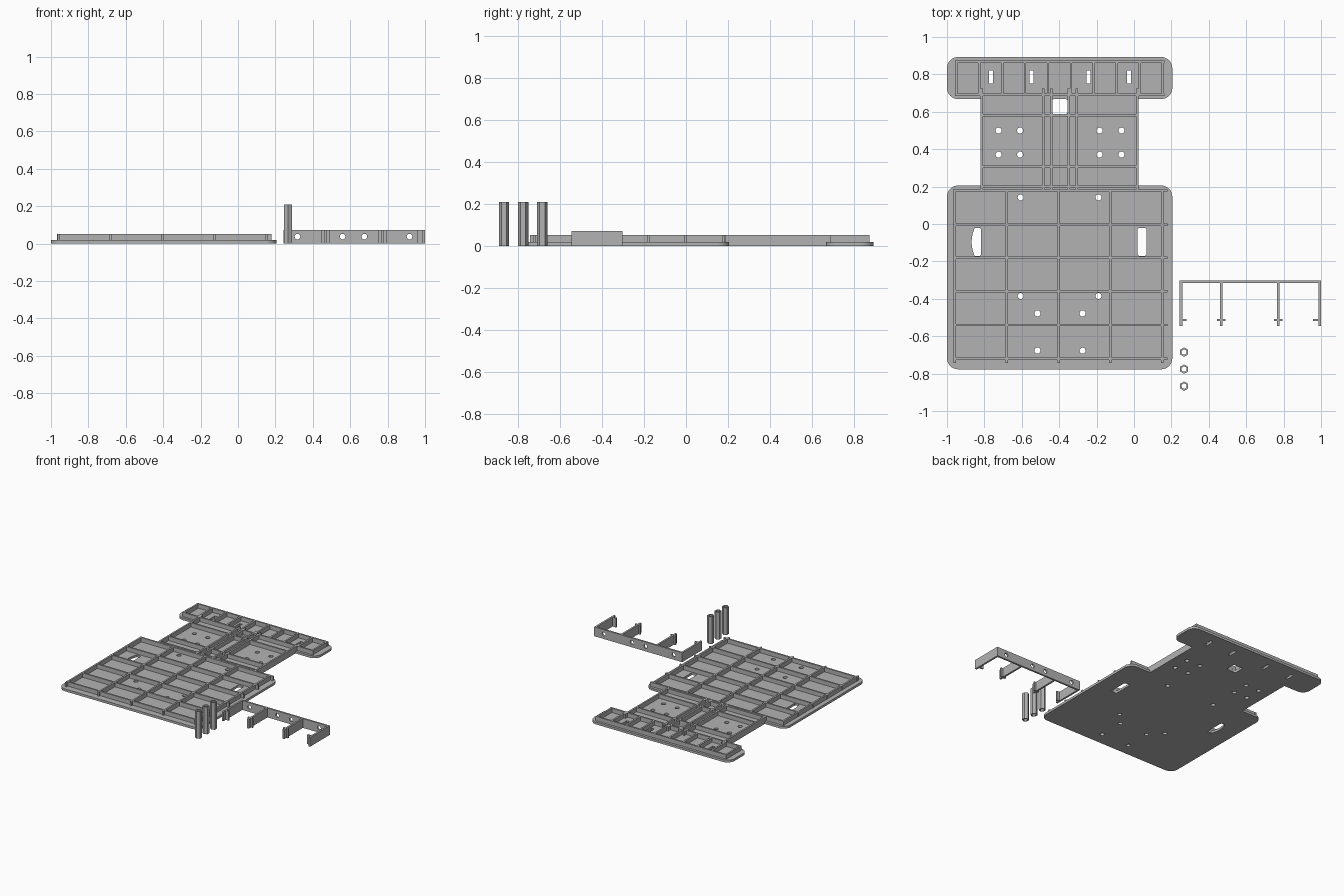
import bpy, math
from mathutils import Vector, Matrix

if "Cube" in bpy.data.objects:
    bpy.data.objects.remove(bpy.data.objects["Cube"])

grey = bpy.data.materials.new("plain grey")
grey.diffuse_color = (0.45, 0.45, 0.45, 1)
grey.use_nodes = True
grey.node_tree.nodes["Principled BSDF"].inputs["Base Color"].default_value = grey.diffuse_color


def circle(x, y, r, n=24, start=0.0):
    return [(x + r * math.cos(start + 2 * math.pi * i / n),
             y + r * math.sin(start + 2 * math.pi * i / n)) for i in range(n)]


def rounded(corners, n=8):
    """Right-angled outline; each corner is (x, y, radius)."""
    out = []
    for i, (x, y, r) in enumerate(corners):
        p = Vector((x, y))
        if r == 0:
            out.append(p)
            continue
        d1 = (Vector(corners[i - 1][:2]) - p).normalized()
        d2 = (Vector(corners[(i + 1) % len(corners)][:2]) - p).normalized()
        c = p + r * (d1 + d2)
        for k in range(n + 1):
            t = math.pi / 2 * k / n
            out.append(c - r * (d2 * math.cos(t) + d1 * math.sin(t)))
    return out


def rect(x0, y0, x1, y1, r=0.0):
    return rounded([(x0, y0, r), (x1, y0, r), (x1, y1, r), (x0, y1, r)], 4)


def sheet(name, loops, thick, matrix):
    """Flat sheet from an outline plus hole loops, centred on its own plane."""
    cu = bpy.data.curves.new(name, 'CURVE')
    cu.dimensions = '2D'
    cu.fill_mode = 'BOTH'
    cu.extrude = thick / 2
    for loop in loops:
        sp = cu.splines.new('POLY')
        sp.points.add(len(loop) - 1)
        for pt, co in zip(sp.points, loop):
            pt.co = (co[0], co[1], 0, 1)
        sp.use_cyclic_u = True
    cu.materials.append(grey)
    ob = bpy.data.objects.new(name, cu)
    bpy.context.collection.objects.link(ob)
    ob.matrix_world = matrix
    bpy.ops.object.select_all(action='DESELECT')
    ob.select_set(True)
    bpy.context.view_layer.objects.active = ob
    bpy.ops.object.convert(target='MESH')
    bpy.ops.object.shade_smooth_by_angle(angle=math.radians(30))
    return bpy.context.object


def boxes(name, items):
    """One mesh of axis-aligned boxes, each (x0, x1, y0, y1, z0, z1)."""
    verts, faces = [], []
    for x0, x1, y0, y1, z0, z1 in items:
        b = len(verts)
        verts += [(x, y, z) for z in (z0, z1)
                  for x, y in ((x0, y0), (x1, y0), (x1, y1), (x0, y1))]
        faces += [[b + i for i in f] for f in
                  ((3, 2, 1, 0), (4, 5, 6, 7), (0, 1, 5, 4),
                   (1, 2, 6, 5), (2, 3, 7, 6), (3, 0, 4, 7))]
    me = bpy.data.meshes.new(name)
    me.from_pydata(verts, [], faces)
    me.materials.append(grey)
    ob = bpy.data.objects.new(name, me)
    bpy.context.collection.objects.link(ob)
    return ob


T = 0.018     # plate thickness
RIB = 0.051   # rib top
W = 0.0065    # half rib width


def ribs(name, xs, yspan, ys, xspan):
    boxes(name, [(x - W, x + W, *yspan, T, RIB) for x in xs] +
                [(*xspan, y - W, y + W, T, RIB) for y in ys])


# Base plate: wide body, narrower neck and crossbar in one outline
R = 0.06
outline = rounded([
    (-1, -0.777, R), (0.205, -0.777, R), (0.205, 0.206, R), (0.025, 0.206, 0),
    (0.025, 0.668, 0), (0.205, 0.668, R), (0.205, 0.893, R), (-1, 0.893, R),
    (-1, 0.668, R), (-0.82, 0.668, 0), (-0.82, 0.206, 0), (-1, 0.206, R)])
loops = [outline]

# Screw holes
spots = [(x, y) for x in (-0.724, -0.609, -0.184, -0.067) for y in (0.5, 0.371)]
spots += [(x, y) for x in (-0.606, -0.19) for y in (0.142, -0.385)]
spots += [(x, y) for x in (-0.516, -0.275) for y in (-0.478, -0.677)]
loops += [circle(x, y, 0.016) for x, y in spots]

# Crossbar slots, square cable opening and two long openings
loops += [rect(x - 0.011, 0.75, x + 0.011, 0.82) for x in (-0.764, -0.548, -0.243, -0.027)]
loops.append(rect(-0.437, 0.588, -0.356, 0.667, 0.008))
loops.append(rect(0.019, -0.17, 0.067, -0.021, 0.01))
bulge = [(-0.868 + 0.016 * (k / 5) ** 2, -0.096 + 0.075 * k / 5) for k in range(5, -6, -1)]
loops.append(bulge + [(-0.823, -0.171), (-0.817, -0.163), (-0.817, -0.029), (-0.823, -0.021)])
sheet("base_plate", loops, T, Matrix.Translation((0, 0, T / 2)))

# Stiffening ribs
ribs("body_ribs", (-0.958, -0.681, -0.403, -0.128, 0.15), (-0.742, 0.187),
     (0.179, -0.003, -0.18, -0.36, -0.54, -0.72), (-0.968, 0.178))
ribs("neck_ribs", (-0.8135, -0.486, -0.443, -0.349, -0.307, 0.0185), (0.185, 0.724),
     (0.2, 0.307, 0.582), (-0.82, 0.025))
ribs("crossbar_ribs", [-0.951 + 0.1228 * i for i in range(10)], (0.688, 0.872),
     (0.692, 0.868), (-0.957, 0.163))

# Bracket: drilled back wall, four legs with clip tabs
H = 0.072
wall = [rect(0.244, 0, 1.0, H)]
wall += [circle(x, 0.037, 0.015) for x in (0.318, 0.559, 0.676, 0.917)]
sheet("bracket_wall", wall, 0.014,
      Matrix.Translation((0, -0.309, 0)) @ Matrix.Rotation(math.pi / 2, 4, 'X'))
legs = [(x - 0.007, x + 0.007, -0.545, -0.314, 0, H) for x in (0.251, 0.467, 0.771, 0.993)]
boxes("bracket_legs", legs)
boxes("bracket_tabs", [(a, b, -0.519, -0.507, 0, H) for a, b in
                       ((0.251, 0.282), (0.445, 0.489), (0.749, 0.793), (0.957, 0.993))])

# Hexagonal hollow spacers
for i, y in enumerate((-0.685, -0.776, -0.867)):
    sheet(f"spacer_{i + 1}", [circle(0.268, y, 0.025, 6, math.pi / 2), circle(0.268, y, 0.014)],
          0.21, Matrix.Translation((0, 0, 0.105)))
